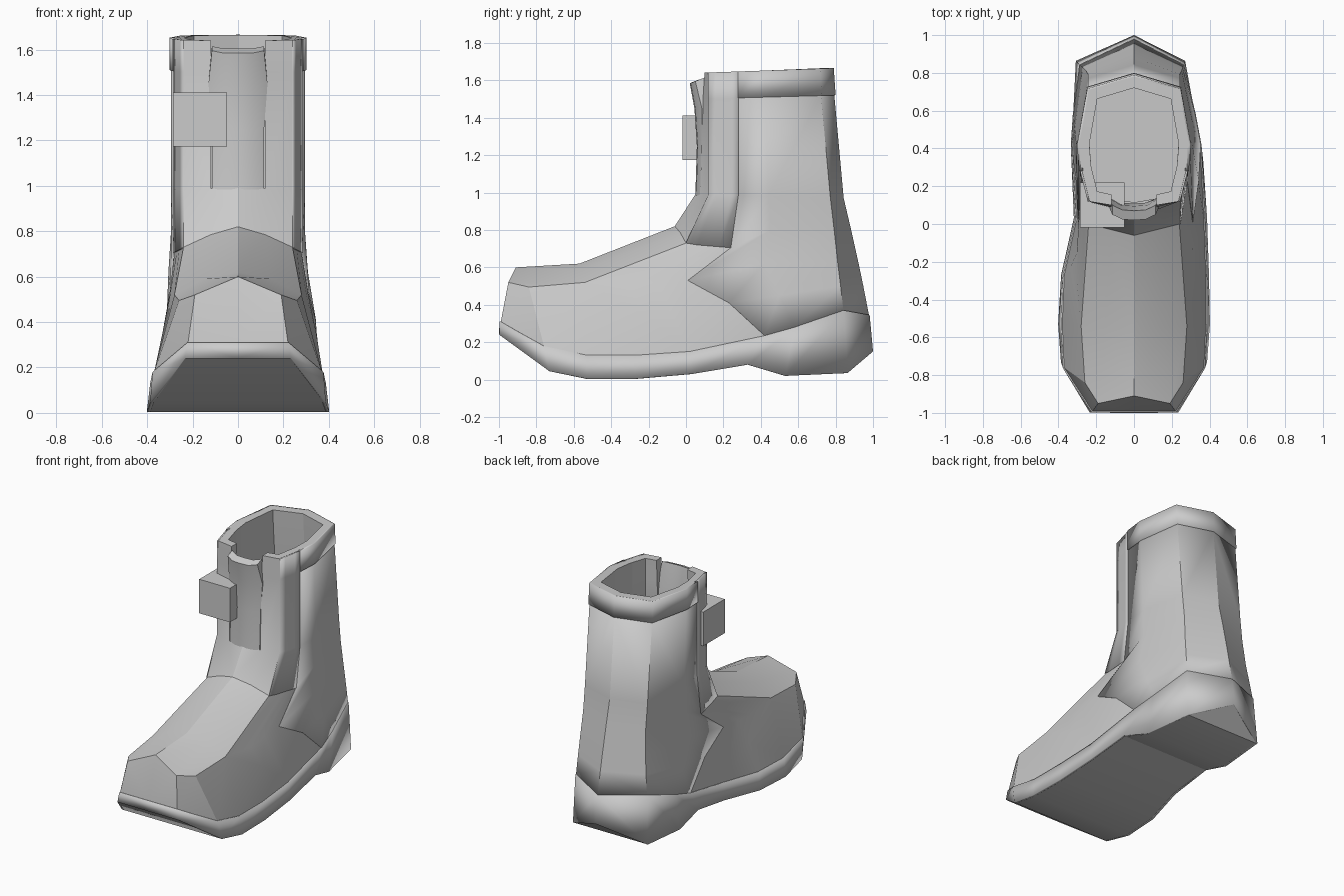
import bpy, bmesh, math

if "Cube" in bpy.data.objects:
    bpy.data.objects.remove(bpy.data.objects["Cube"])

grey = bpy.data.materials.new("plain grey")
grey.diffuse_color = (0.6, 0.6, 0.6, 1)
grey.use_nodes = True
grey.node_tree.nodes["Principled BSDF"].inputs["Base Color"].default_value = grey.diffuse_color

# Half outlines, running from the toe (or shaft front) centre round to the heel centre
sole_bottom = [(0, -.993, .24), (.23, -.993, .24), (.38, -.73, .045), (.395, -.53, .004), (.39, -.27, .004),
               (.38, .03, .03), (.36, .33, .08), (.325, .53, .02), (.265, .86, .035), (0, .993, .15)]
sole_top = [(0, -.99, .31), (.22, -.99, .31), (.37, -.76, .18), (.38, -.53, .13), (.38, -.27, .13),
            (.37, .02, .15), (.35, .42, .235), (.32, .58, .28), (.26, .84, .37), (0, .975, .345)]
cap_line = [(0, -.91, .60), (.19, -.95, .52), (.26, -.84, .495), (.28, -.54, .52), (.345, -.22, .35),
            (.37, .02, .15), (.34, .23, .41), (.315, .50, .45), (.255, .825, .5), (0, .945, .5)]
instep = [(0, -.57, .62), (.15, -.55, .59), (.28, -.54, .52), (.28, -.54, .52), (.305, -.30, .50),
          (.31, -.15, .52), (.31, .01, .53), (.305, .42, .62), (.25, .81, .62), (0, .92, .62)]
SHAFT_X = [0, .12, .24, .25, .26, .27, .28, .292, .24, 0]


def shaft_ring(ys, z_front, z_back):
    """Ring with the shaft's cross-section; heights run evenly from front to back."""
    a, b = ys[0], ys[-1]
    return [(x, y, z_front + (z_back - z_front) * (y - a) / (b - a)) for x, y in zip(SHAFT_X, ys)]


ankle = shaft_ring([-.06, -.02, 0, .06, .12, .18, .24, .45, .79, .88], .80, .80)
ankle[0:3] = [(0, -.06, .82), (.12, -.03, .785), (.24, 0, .73)]
ankle[3:7] = [(x, y, .72 - .005 * i) for i, (x, y, z) in enumerate(ankle[3:7])]
rows = [sole_bottom, sole_top, cap_line, instep, ankle,
        shaft_ring([.05, .075, .12, .16, .20, .24, .28, .44, .77, .84], .99, .97),
        shaft_ring([.06, .09, .12, .16, .20, .24, .28, .42, .72, .79], 1.50, 1.52),
        shaft_ring([.07, .10, .12, .16, .20, .24, .28, .42, .71, .78], 1.64, 1.665)]


def point(side, r, c, inner=False):
    x, y, z = rows[r][c]
    if side < 0:  # the inner side of the foot is pinched at the arch
        low = min(1, max(0, (.65 - z) / .4))
        arch = .2 * math.exp(-((y - .12) / .28) ** 2)
        heel = .14 * math.exp(-((y - .87) / .15) ** 2)
        x *= 1 - low * (arch - heel)
    if inner:     # lining wall
        x, y = x * .81 if c != 1 else x, .43 + (y - .43) * .83
    return (side * x, y, z)


def finish(name, bm, thick=0, offset=0):
    bmesh.ops.remove_doubles(bm, verts=bm.verts, dist=.001)
    bmesh.ops.recalc_face_normals(bm, faces=bm.faces)
    me = bpy.data.meshes.new(name)
    bm.to_mesh(me)
    bm.free()
    me.materials.append(grey)
    ob = bpy.data.objects.new(name, me)
    bpy.context.collection.objects.link(ob)
    if thick:
        mod = ob.modifiers.new("thickness", 'SOLIDIFY')
        mod.thickness, mod.offset = thick, offset
    bpy.ops.object.select_all(action='DESELECT')
    ob.select_set(True)
    bpy.context.view_layer.objects.active = ob
    bpy.ops.object.shade_smooth_by_angle(angle=math.radians(25))
    return ob


def face(bm, pts):
    bm.faces.new([bm.verts.new(p) for p in pts])


def skin(bm, cells, inner=False):
    """Add grid cells (row, column) on both sides of the boot."""
    for s in (1, -1):
        for r, c in cells:
            face(bm, [point(s, *k, inner) for k in ((r, c), (r, c + 1), (r + 1, c + 1), (r + 1, c))])


def cells(r0, r1, c0, c1):
    return [(r, c) for r in range(r0, r1) for c in range(c0, c1)]


# Main body: outer skin with an open front slot above the ankle
bm = bmesh.new()
skin(bm, cells(0, 5, 0, 9) + cells(5, 7, 1, 9))
# sole underside
face(bm, [point(-1, 0, 1), point(1, 0, 0), point(1, 0, 1), point(1, 0, 2), point(-1, 0, 2)])
for c in range(2, 8):
    face(bm, [point(-1, 0, c), point(1, 0, c), point(1, 0, c + 1), point(-1, 0, c + 1)])
face(bm, [point(-1, 0, 8), point(1, 0, 8), point(1, 0, 9)])
# lining, rim and slot edges
skin(bm, cells(4, 5, 0, 9) + cells(5, 7, 1, 9), True)
for s in (1, -1):
    rim = [((7, c), (7, c + 1)) for c in range(1, 9)] + [((5, 1), (6, 1)), ((6, 1), (7, 1)), ((5, 0), (5, 1))]
    for a, b in rim:
        face(bm, [point(s, *a), point(s, *b), point(s, *b, True), point(s, *a, True)])
# inner floor
face(bm, [point(1, 4, c, True) for c in range(10)] + [point(-1, 4, c, True) for c in range(8, 0, -1)])
finish("boot_body", bm)

# Slightly raised panels following the body
for name, part, thick in (("sole_band", cells(0, 1, 0, 9), .014),
                          ("collar", cells(6, 7, 6, 9), .02),
                          ("lace_facing", cells(4, 7, 2, 6), .01),
                          ("heel_counter", cells(1, 6, 6, 9), .006)):
    bm = bmesh.new()
    skin(bm, part)
    finish(name, bm, thick)

# Tongue: strip up the front, its top leaning forward
bm = bmesh.new()
levels = [(.115, .05, .075, .985), (.115, .058, .085, 1.25), (.13, .045, .085, 1.45), (.115, .02, .05, 1.585)]
for (w0, m0, e0, z0), (w1, m1, e1, z1) in zip(levels, levels[1:]):
    for s in (1, -1):
        quad = [(0, m0, z0), (s * w0, e0, z0), (s * w1, e1, z1 + (.01 if z1 > 1.5 else 0)), (0, m1, z1)]
        # three facets: flat middle, angled edges
        mid = [(s * w0 * .55, m0 + .005, z0), (s * w1 * .55, m1 + .005, z1)]
        face(bm, [quad[0], mid[0], mid[1], quad[3]])
        face(bm, [mid[0], quad[1], quad[2], mid[1]])
bmesh.ops.remove_doubles(bm, verts=bm.verts, dist=.001)
for f in bm.faces:
    f.normal_update()
back = bmesh.ops.extrude_face_region(bm, geom=bm.faces[:])
for v in [g for g in back["geom"] if isinstance(g, bmesh.types.BMVert)]:
    v.co.y += .05
    v.co.z += .02 if v.co.z > 1.5 else 0
finish("tongue", bm)

# Buckle block on the front of the shaft
bm = bmesh.new()
bmesh.ops.create_cube(bm, size=.238)
bmesh.ops.translate(bm, verts=bm.verts, vec=(-.168, .1, 1.293))
finish("buckle_block", bm)
